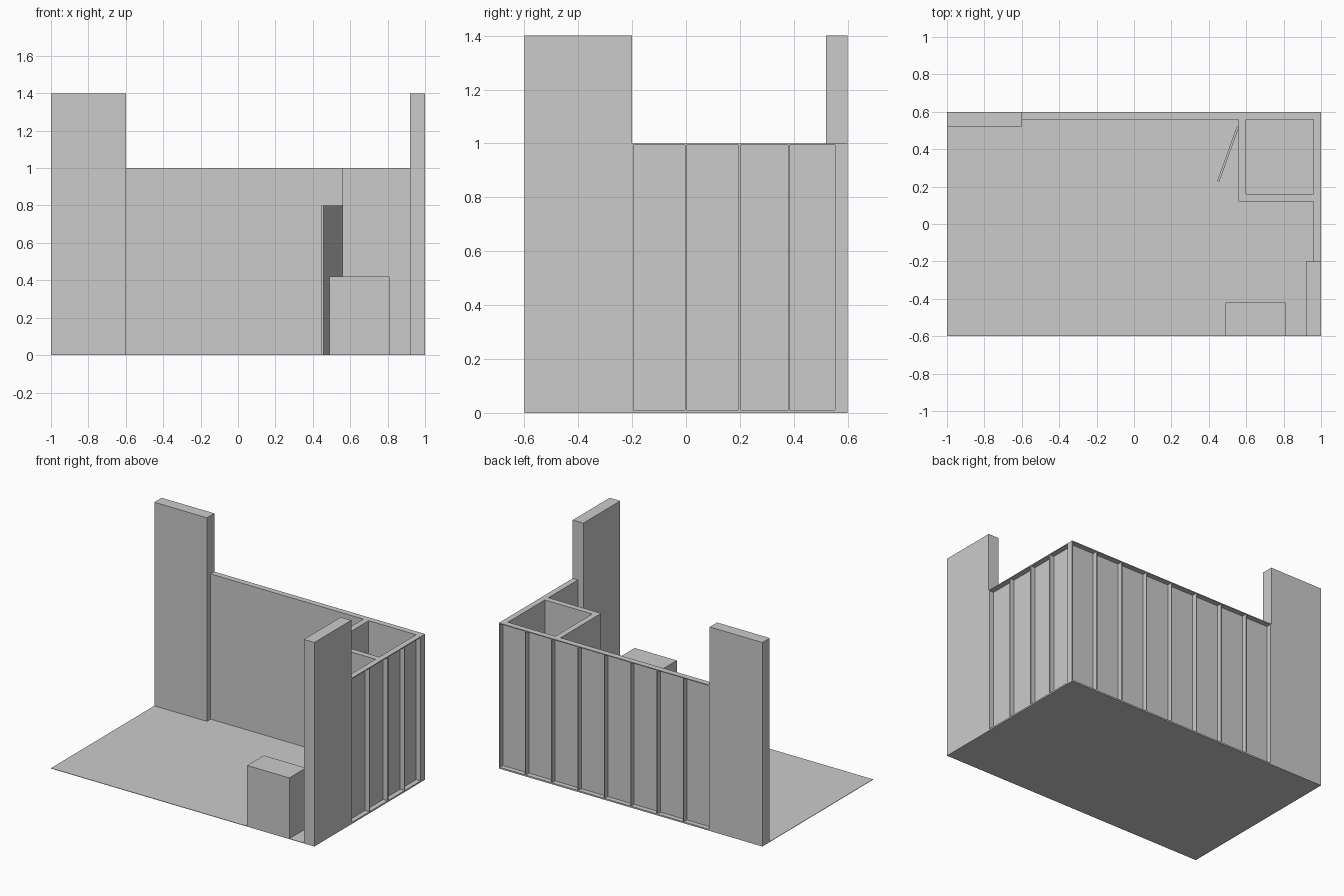
import bpy, bmesh, math
from mathutils import Matrix, Vector

if "Cube" in bpy.data.objects:
    bpy.data.objects.remove(bpy.data.objects["Cube"])


def boxes(name, spans):
    """One object made of boxes, each (x0, x1, y0, y1, z0, z1)."""
    bm = bmesh.new()
    for x0, x1, y0, y1, z0, z1 in spans:
        m = Matrix.Translation(((x0 + x1) / 2, (y0 + y1) / 2, (z0 + z1) / 2))
        m = m @ Matrix.Diagonal((x1 - x0, y1 - y0, z1 - z0, 1))
        bmesh.ops.create_cube(bm, size=1, matrix=m)
    mesh = bpy.data.meshes.new(name)
    bm.to_mesh(mesh)
    bm.free()
    ob = bpy.data.objects.new(name, mesh)
    bpy.context.collection.objects.link(ob)
    return ob


W = 0.04      # wall depth
S = 0.006     # sheet thickness of the wall panels
H = 1.0       # wall height
T = 0.003     # floor thickness
B = 0.01      # bottom rail height

# Floor
boxes("floor", [(-1, 1, -0.6, 0.6, 0, T)])

# Tall pillars
boxes("left_pillar", [(-1, -0.6, 0.52, 0.6, 0, 1.4)])
boxes("right_pillar", [(0.92, 1, -0.6, -0.2, 0, 1.4)])

# Back wall: inner skin, top and bottom rails, and ribs open to the back
y0, y1 = 0.6 - W, 0.6
back = [(-0.6, 1, y0, y0 + S, 0, H),
        (-0.6, 1, y0 + S, y1, 0, B),
        (-0.6, 1, y0 + S, y1, H - S, H)]
for i in range(9):
    x = -0.6 + 0.2 * i
    a, b = max(x - S / 2, -0.6), min(x + S / 2, 1)
    if i in (0, 8):
        a, b = (a, a + S) if i == 0 else (b - S, b)
    back.append((a, b, y0 + S, y1, B, H - S))
boxes("back_wall", back)

# Side wall: same construction, open to the right
x0, x1, ye = 1 - W, 1, 0.6 - W
side = [(x0, x0 + S, -0.2, ye, 0, H),
        (x0 + S, x1, -0.2, ye, 0, B),
        (x0 + S, x1, -0.2, ye, H - S, H)]
for a, b in ((-0.2, -0.194), (-0.003, 0.003), (0.195, 0.205),
             (0.379, 0.385), (0.553, ye)):
    side.append((x0 + S, x1, a, b, B, H - S))
boxes("side_wall", side)

# Storage room: front wall, and a left wall with a doorway
boxes("storage_front_wall", [(0.56, 0.96, 0.12, 0.16, T, H)])
boxes("storage_door_wall", [(0.56, 0.6, 0.16, 0.21, T, H),
                            (0.56, 0.6, 0.52, 0.56, T, H),
                            (0.56, 0.6, 0.21, 0.52, 0.8, H)])

# Open door leaf, hinged at the back of the doorway
door = boxes("door", [(-0.006, 0.006, -0.31, 0, T, 0.8)])
door.location = Vector((0.556, 0.52, 0))
door.rotation_euler.z = -math.atan2(0.105, 0.29)

# Reception counter
boxes("counter", [(0.49, 0.81, -0.6, -0.42, 0, 0.42)])
